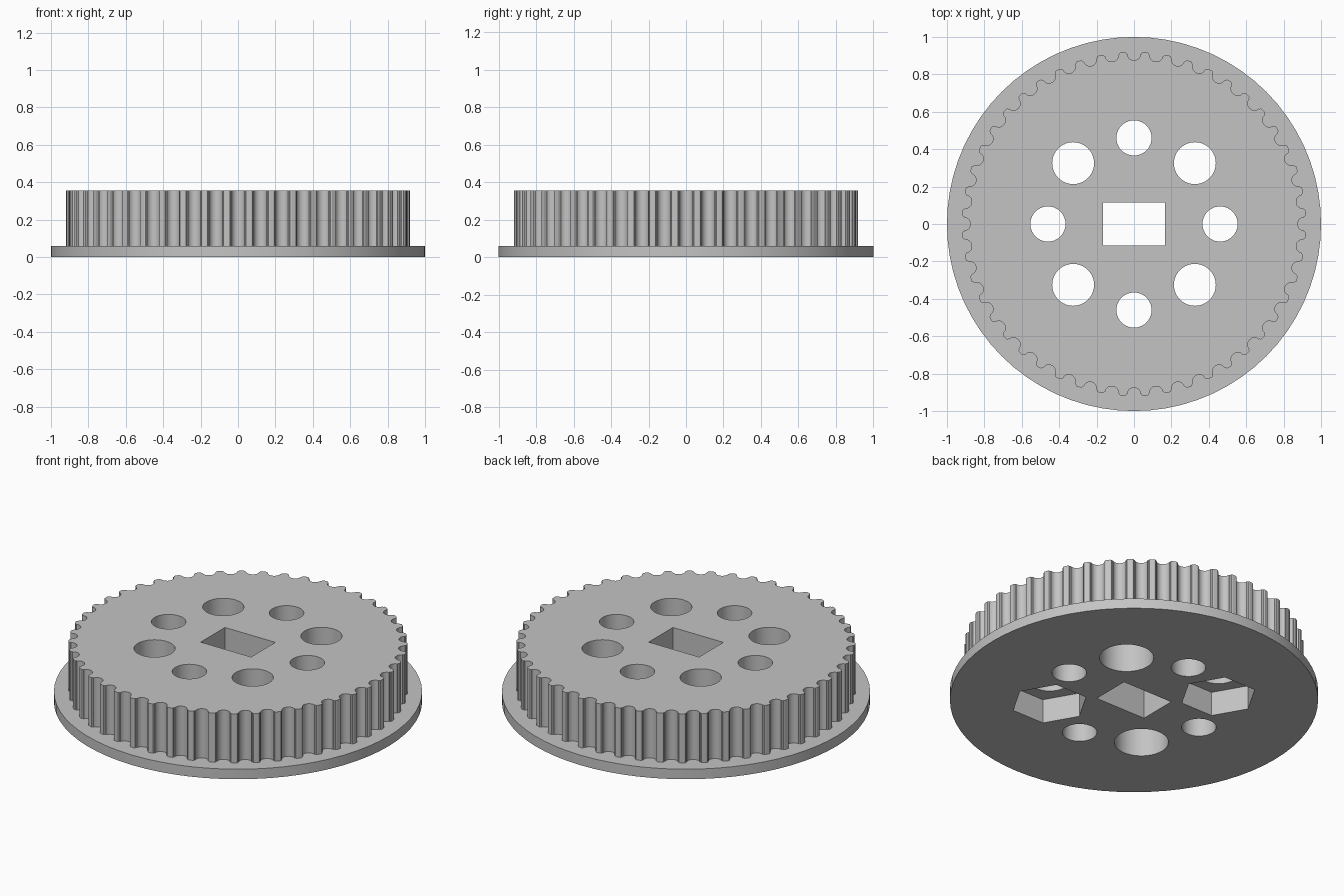
import bpy
import bmesh
from math import sin, cos, pi, radians, hypot, atan2

if "Cube" in bpy.data.objects:
    bpy.data.objects.remove(bpy.data.objects["Cube"], do_unlink=True)

TEETH = 48
TIP_R = 0.92
FLANGE_TOP = 0.06
TOP = 0.355

# Single grey material
grey = bpy.data.materials.new("plain_grey")
grey.use_nodes = True
colour = (0.55, 0.55, 0.55, 1)
grey.diffuse_color = colour
grey.node_tree.nodes["Principled BSDF"].inputs["Base Color"].default_value = colour


def prism(name, outline, z0, z1):
    """Extrude a closed 2D outline between two heights."""
    bm = bmesh.new()
    low = [bm.verts.new((x, y, z0)) for x, y in outline]
    high = [bm.verts.new((x, y, z1)) for x, y in outline]
    n = len(outline)
    bm.faces.new(low[::-1])
    bm.faces.new(high)
    for i in range(n):
        j = (i + 1) % n
        bm.faces.new((low[i], low[j], high[j], high[i]))
    mesh = bpy.data.meshes.new(name)
    bm.to_mesh(mesh)
    bm.free()
    mesh.materials.append(grey)
    obj = bpy.data.objects.new(name, mesh)
    bpy.context.collection.objects.link(obj)
    return obj


def circle(r, sides, cx=0, cy=0):
    return [(cx + r * cos(2 * pi * i / sides), cy + r * sin(2 * pi * i / sides))
            for i in range(sides)]


def toothed_outline():
    """Round belt grooves between narrow teeth with softened tips."""
    half = [(-0.049, TIP_R), (-0.043, 0.917), (-0.039, 0.91)]
    arc = [(-0.035 * cos(pi * k / 8), 0.908 - 0.033 * sin(pi * k / 8))
           for k in range(9)]
    groove = half + arc + [(-t, r) for t, r in reversed(half)]
    points = []
    for tooth in range(TEETH):
        base = 2 * pi * tooth / TEETH
        for t, r in groove:
            a = base + atan2(t, r)
            d = hypot(t, r) if r < 0.9 else r
            points.append((d * cos(a), d * sin(a)))
    return points


def combine(target, tool, operation):
    mod = target.modifiers.new(operation.lower(), "BOOLEAN")
    mod.operation = operation
    mod.solver = "EXACT"
    mod.object = tool
    bpy.context.view_layer.objects.active = target
    bpy.ops.object.modifier_apply(modifier=mod.name)
    bpy.data.objects.remove(tool, do_unlink=True)


# Flange and toothed drum
pulley = prism("toothed_pulley", circle(1.0, 72), 0, FLANGE_TOP)
drum = prism("drum", toothed_outline(), FLANGE_TOP / 2, TOP)
combine(pulley, drum, "UNION")


def cut(outline, z1=TOP + 0.1):
    combine(pulley, prism("cutter", outline, -0.1, z1), "DIFFERENCE")


# Rectangular shaft slot
w, d = 0.167, 0.115
cut([(-w, -d), (w, -d), (w, d), (-w, d)])

# Ring of eight through holes, the larger ones on the diagonals
for i in range(8):
    a = radians(45 * i)
    x, y = 0.46 * cos(a), 0.46 * sin(a)
    diagonal = i % 2 == 1
    cut(circle(0.112 if diagonal else 0.094, 40, x, y))
    if not diagonal:
        continue
    # Underside recesses: hexagonal pockets and round counterbores alternate
    if i in (3, 7):
        cut(circle(0.21, 6, x, y), 0.145)
    else:
        cut(circle(0.147, 40, x, y), 0.22)

# Smooth curved walls, crisp edges
bpy.ops.object.select_all(action="DESELECT")
pulley.select_set(True)
bpy.context.view_layer.objects.active = pulley
bpy.ops.object.shade_smooth_by_angle(angle=radians(25))
